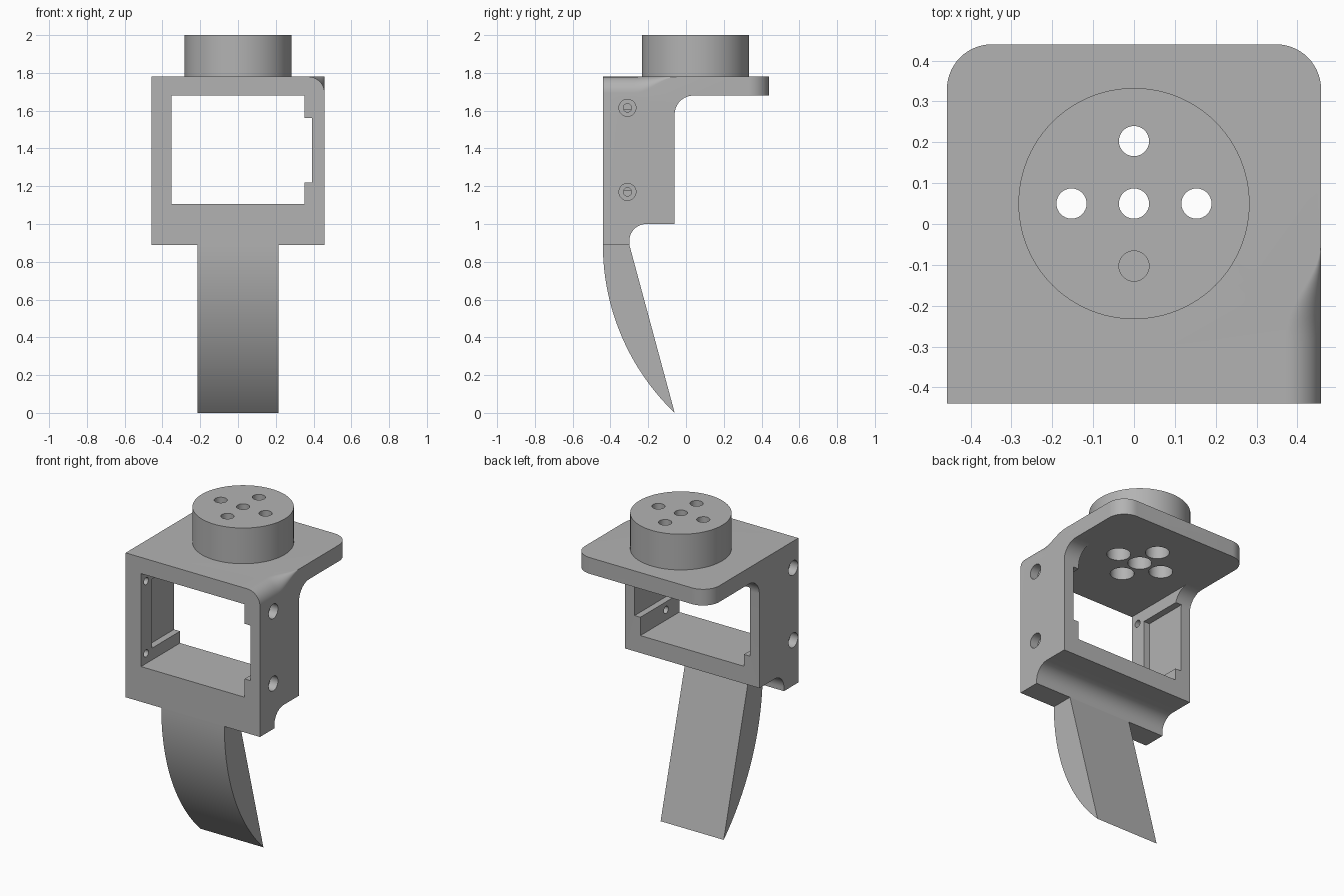
import bpy, bmesh
from math import sin, cos, pi, sqrt
from mathutils import Matrix

cube = bpy.data.objects.get("Cube")
if cube:
    bpy.data.objects.remove(cube, do_unlink=True)

grey = bpy.data.materials.new("plain grey")
grey.use_nodes = True
COLOUR = (0.45, 0.45, 0.45, 1)
grey.diffuse_color = COLOUR
grey.node_tree.nodes["Principled BSDF"].inputs["Base Color"].default_value = COLOUR

W = 0.458             # half width of the bracket
FRONT, BACK = -0.44, 0.44
TOP, UNDER = 1.78, 1.68


def finish(name, bm):
    bmesh.ops.recalc_face_normals(bm, faces=bm.faces)
    mesh = bpy.data.meshes.new(name)
    bm.to_mesh(mesh)
    bm.free()
    mesh.materials.append(grey)
    ob = bpy.data.objects.new(name, mesh)
    bpy.context.collection.objects.link(ob)
    return ob


def loft(name, rings):
    """Skin equal-length rings of points and cap both ends."""
    bm = bmesh.new()
    rows = [[bm.verts.new(p) for p in ring] for ring in rings]
    n = len(rows[0])
    for a, b in zip(rows, rows[1:]):
        for i in range(n):
            j = (i + 1) % n
            bm.faces.new((a[i], a[j], b[j], b[i]))
    bm.faces.new(rows[0])
    bm.faces.new(rows[-1])
    return finish(name, bm)


def extrude_x(name, profile, half):
    return loft(name, [[(x, y, z) for y, z in profile] for x in (-half, half)])


def box(name, x0, x1, y0, y1, z0, z1):
    ring = [(x0, y0), (x1, y0), (x1, y1), (x0, y1)]
    return loft(name, [[(x, y, z) for x, y in ring] for z in (z0, z1)])


def cylinder(name, axis, centre, radius, a, b, segments=48):
    """Cylinder from a to b along x or z; centre gives the other two axes."""
    ring = [(centre[0] + radius * cos(2 * pi * i / segments),
             centre[1] + radius * sin(2 * pi * i / segments)) for i in range(segments)]
    place = (lambda u, v, t: (t, u, v)) if axis == "x" else (lambda u, v, t: (u, v, t))
    return loft(name, [[place(u, v, t) for u, v in ring] for t in (a, b)])


def arc(cy, cz, r, start, end, n=16):
    return [(cy + r * cos(start + (end - start) * i / n),
             cz + r * sin(start + (end - start) * i / n)) for i in range(n + 1)]


def cut(ob, cutters):
    for c in cutters:
        mod = ob.modifiers.new("cut", "BOOLEAN")
        mod.object, mod.operation, mod.solver = c, "DIFFERENCE", "EXACT"
    graph = bpy.context.evaluated_depsgraph_get()
    mesh = bpy.data.meshes.new_from_object(ob.evaluated_get(graph))
    ob.modifiers.clear()
    ob.data = mesh


# Bracket: side profile with two concave fillets
profile = [(FRONT, 0.89), (FRONT, TOP), (BACK, TOP), (BACK, UNDER)]
profile += arc(0.04, 1.58, 0.1, pi / 2, pi)
profile += [(-0.06, 1.0)] + arc(-0.21, 0.91, 0.09, pi / 2, pi) + [(-0.3, 0.89)]
bracket = extrude_x("bracket", profile, W)

# Rounded rear corners of the top plate
bm = bmesh.new()
bm.from_mesh(bracket.data)
corners = [e for e in bm.edges if all(abs(v.co.y - BACK) < 1e-4 for v in e.verts)
           and abs(e.verts[0].co.z - e.verts[1].co.z) > 0.05]
bmesh.ops.bevel(bm, geom=corners, offset=0.11, segments=14, profile=0.5, affect="EDGES")
bm.to_mesh(bracket.data)
bm.free()

# Window, through notch on the left wall and pocket in the right wall
cutters = [
    box("window_cutter", -0.353, 0.353, -0.6, 0.6, 1.107, UNDER),
    box("notch_cutter", 0.3, 0.392, -0.6, 0.3, 1.22, 1.56),
    box("pocket_cutter", -0.394, -0.3, -0.335, 0.3, 1.18, 1.605),
]

# Counterbored screw holes in both side walls
for z in (1.17, 1.615):
    for side, y in ((1, -0.31), (-1, -0.39)):
        cutters.append(cylinder("screw_cutter", "x", (y, z), 0.022, side * 0.3, side * 0.6, 32))
        cutters.append(cylinder("head_cutter", "x", (y, z), 0.045, side * 0.405, side * 0.6, 32))

# Rounded top edge on the left that fades out towards the back
rings = []
for i in range(25):
    y = -0.46 + 0.41 * i / 24
    t = min(max((y + 0.27) / 0.22, 0), 1)
    r = 0.085 * (1 - t * t * (3 - 2 * t)) + 0.001
    ring = [(W - r + r * sin(a * pi / 24), y, TOP - r + r * cos(a * pi / 24)) for a in range(13)]
    ring += [(W + 0.05, y, TOP - r), (W + 0.05, y, TOP + 0.05), (W - r, y, TOP + 0.05)]
    rings.append(ring)
cutters.append(loft("edge_cutter", rings))

# Round boss on the plate with five stepped holes
boss = cylinder("round_boss", "z", (0, 0.05), 0.283, TOP, 2.0, 96)
bores = []
for dx, dy in ((0, 0), (1, 0), (-1, 0), (0, 1), (0, -1)):
    at = (0.153 * dx, 0.05 + 0.153 * dy)
    bores.append(cylinder("bore_cutter", "z", at, 0.037, 1.6, 2.1, 32))
    bores.append(cylinder("wide_bore_cutter", "z", at, 0.067, 1.6, 1.92, 32))

cut(bracket, cutters + bores)
cut(boss, bores)
for c in cutters + bores:
    bpy.data.objects.remove(c, do_unlink=True)

# Curved finger tapering to a sharp tip
R = 1.232
curve = [(FRONT + R - sqrt(R * R - (0.89 * i / 32) ** 2), 0.89 * (1 - i / 32)) for i in range(33)]
finger = extrude_x("finger", curve + [(-0.3, 0.89)], 0.215)

bpy.ops.object.select_all(action="DESELECT")
for ob in (bracket, boss, finger):
    ob.select_set(True)
bpy.context.view_layer.objects.active = bracket
bpy.ops.object.shade_smooth_by_angle(angle=pi / 6)
